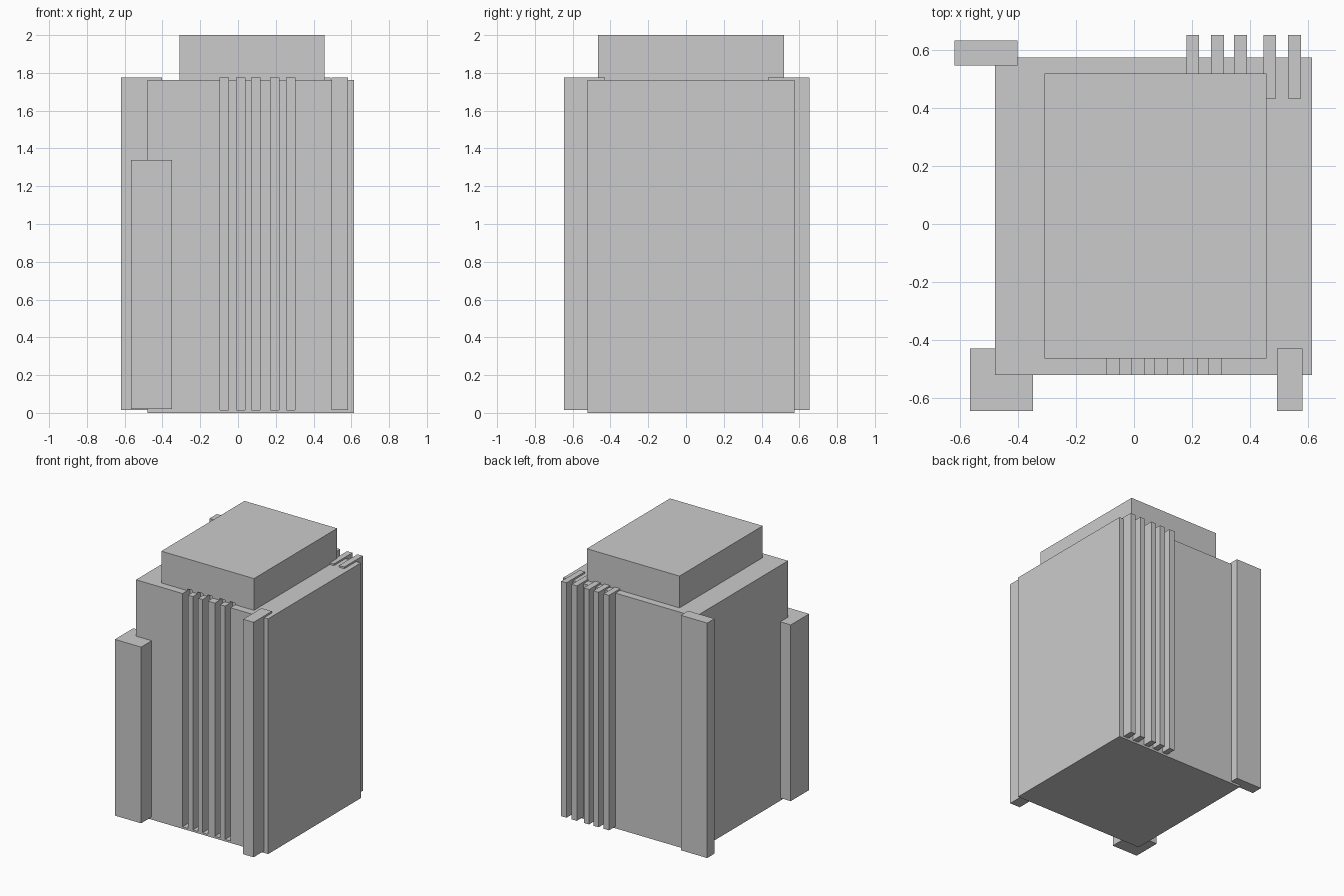
import bpy

if "Cube" in bpy.data.objects:
    bpy.data.objects.remove(bpy.data.objects["Cube"])


def box(name, x, y, z):
    """Axis-aligned box from (min, max) ranges."""
    bpy.ops.mesh.primitive_cube_add(
        size=1, location=[(a + b) / 2 for a, b in (x, y, z)])
    ob = bpy.context.object
    ob.name = name
    ob.scale = [b - a for a, b in (x, y, z)]
    bpy.ops.object.transform_apply(location=False, rotation=False, scale=True)
    return ob


# Main tower block and the smaller roof block on top
tower = box("tower_body", (-0.48, 0.615), (-0.522, 0.575), (0, 1.762))
roof = box("roof_block", (-0.31, 0.458), (-0.465, 0.52), (1.762, 2.0))

# Corner pillars
FULL = (0.015, 1.775)
box("front_left_pillar", (-0.567, -0.35), (-0.647, -0.43), (0.02, 1.34))
box("front_right_pillar", (0.495, 0.582), (-0.647, -0.43), FULL)
box("back_left_pillar", (-0.62, -0.402), (0.548, 0.635), FULL)

# Upright fins on the back
for i, x in enumerate((0.203, 0.289, 0.368, 0.469, 0.555)):
    box(f"back_fin_{i + 1}", (x - 0.022, x + 0.022), (0.434, 0.653), FULL)

# Upright slots in the front, which also nick the foot of the roof block
for i, x in enumerate((-0.072, 0.014, 0.094, 0.195, 0.280)):
    cutter = box(f"front_slot_cutter_{i + 1}", (x - 0.022, x + 0.022),
                 (-0.65, -0.432), FULL)
    cutter.hide_render = True
    cutter.hide_set(True)
    for target in (tower, roof):
        mod = target.modifiers.new(f"slot_{i + 1}", 'BOOLEAN')
        mod.operation = 'DIFFERENCE'
        mod.solver = 'EXACT'
        mod.object = cutter
